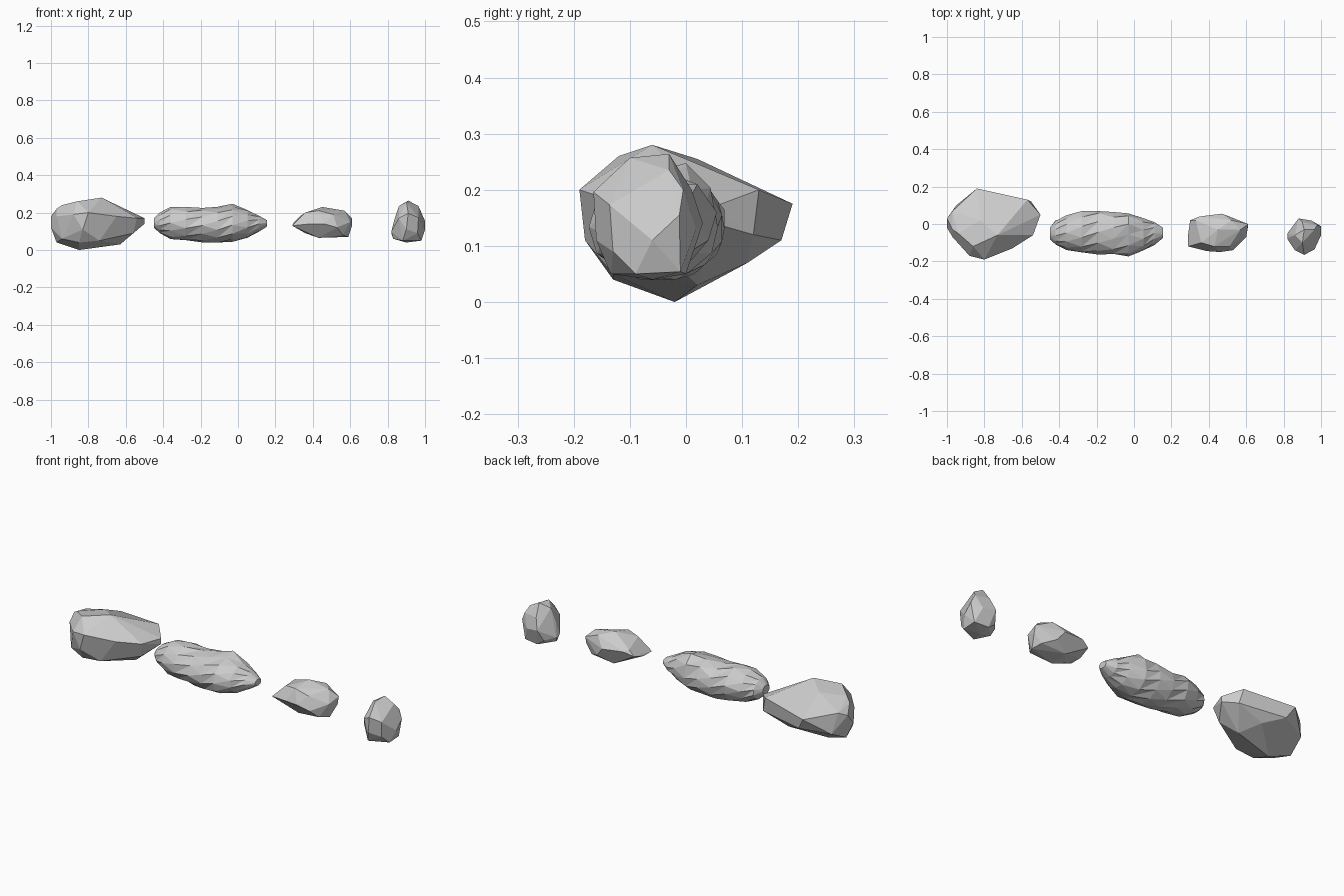
import bpy, bmesh, math, random
random.seed(4)


def finish(name, bm):
    # merge nearly flat triangles into larger chiselled facets
    bmesh.ops.dissolve_limit(bm, angle_limit=math.radians(7), verts=bm.verts[:], edges=bm.edges[:])
    bmesh.ops.recalc_face_normals(bm, faces=bm.faces[:])
    me = bpy.data.meshes.new(name)
    bm.to_mesh(me)
    bm.free()
    ob = bpy.data.objects.new(name, me)
    bpy.context.collection.objects.link(ob)


def hull_rock(name, corners):
    bm = bmesh.new()
    for c in corners:
        bm.verts.new(c)
    bmesh.ops.convex_hull(bm, input=bm.verts[:])
    bmesh.ops.delete(bm, geom=[v for v in bm.verts if not v.link_faces], context='VERTS')
    finish(name, bm)


def loft_rock(name, stations, sides, bump):
    bm = bmesh.new()
    rings = []
    for i, (x, y0, y1, z0, z1) in enumerate(stations):
        ring = []
        for k in range(sides):
            a = 2 * math.pi * (k + 0.5 * (i % 2)) / sides
            j = random.uniform(0.96, 1.03)
            y = (y0 + y1) / 2 + (y1 - y0) / 2 * math.cos(a) * j
            z = (z0 + z1) / 2 + (z1 - z0) / 2 * math.sin(a) * j
            # raised lump on the upper back
            if math.sin(a) > 0.3:
                d = ((x - bump[0]) / 0.07) ** 2 + ((y - bump[1]) / 0.05) ** 2
                z += bump[2] * math.exp(-d)
            ring.append(bm.verts.new((x, y, z)))
        rings.append(ring)
    for i, (r, s) in enumerate(zip(rings, rings[1:])):
        for k in range(sides):
            n = (k + 1) % sides
            if i % 2:
                bm.faces.new((r[k], s[k], r[n]))
                bm.faces.new((r[n], s[k], s[n]))
            else:
                bm.faces.new((r[k], s[k], r[n]))
                bm.faces.new((s[k], s[n], r[n]))
    bm.faces.new(rings[0])
    bm.faces.new(rings[-1])
    finish(name, bm)


# Large boulder on the left
hull_rock("large_boulder", [
    (-.73, -.06, .28), (-.86, -.12, .26), (-.82, .02, .255), (-.94, -.05, .24),
    (-.97, -.03, .22), (-1, .03, .18), (-1, -.02, .12), (-.97, -.07, .18),
    (-.80, -.19, .20), (-.88, -.17, .19), (-.83, -.18, .11), (-.65, -.13, .18),
    (-.94, -.10, .06), (-.85, -.13, .04), (-.74, -.13, .05), (-.85, -.02, 0),
    (-.63, .02, .03), (-.97, .0, .04), (-.84, .19, .175), (-.80, .17, .11),
    (-.57, .13, .20), (-.55, .12, .12), (-.95, .10, .09), (-.97, .07, .20),
    (-.70, .11, .07), (-.50, .05, .17), (-.50, .05, .14), (-.54, -.06, .17),
    (-.56, -.04, .09)])

# Long smooth pebble: x, y range, z range per cross-section
loft_rock("long_stone", [
    (-.45, -.08, -.02, .12, .17), (-.42, -.11, .02, .09, .20),
    (-.36, -.14, .045, .06, .23), (-.28, -.155, .07, .048, .232),
    (-.19, -.16, .073, .038, .225), (-.11, -.168, .07, .037, .225),
    (-.03, -.172, .06, .042, .225), (.05, -.145, .035, .065, .212),
    (.11, -.11, .012, .095, .185), (.155, -.075, -.02, .125, .16)],
    12, (-.04, .01, .04))

# Small angular stone
hull_rock("small_stone", [
    (.29, -.12, .13), (.29, -.05, .13), (.30, .02, .15), (.33, .02, .18),
    (.36, -.10, .20), (.35, .04, .17), (.45, -.03, .23), (.43, -.12, .21),
    (.47, .055, .16), (.52, .02, .21), (.51, .04, .11), (.57, -.03, .21),
    (.61, .0, .17), (.61, -.01, .13), (.60, -.07, .15), (.57, -.09, .16),
    (.51, -.12, .19), (.53, -.14, .12), (.46, -.15, .14), (.39, -.145, .14),
    (.36, -.08, .09), (.43, -.09, .065), (.43, .01, .075), (.59, -.05, .07),
    (.56, -.10, .08), (.57, .0, .085)])

# Upright pebble on the right
hull_rock("upright_pebble", [
    (.91, -.03, .264), (.90, -.10, .257), (.86, -.06, .235), (.965, -.03, .235),
    (.98, -.005, .20), (.91, -.165, .196), (.965, -.136, .173), (1, -.06, .11),
    (1, -.012, .155), (.88, .03, .14), (.95, .018, .13), (.90, .01, .20),
    (.86, -.14, .17), (.835, -.07, .16), (.90, -.16, .11), (.96, -.13, .09),
    (.82, -.08, .10), (.82, -.05, .09), (.86, .0, .08), (.88, -.134, .05),
    (.83, -.07, .06), (.90, -.06, .04), (.98, -.09, .05), (.98, -.01, .054),
    (.90, .0, .05)])
